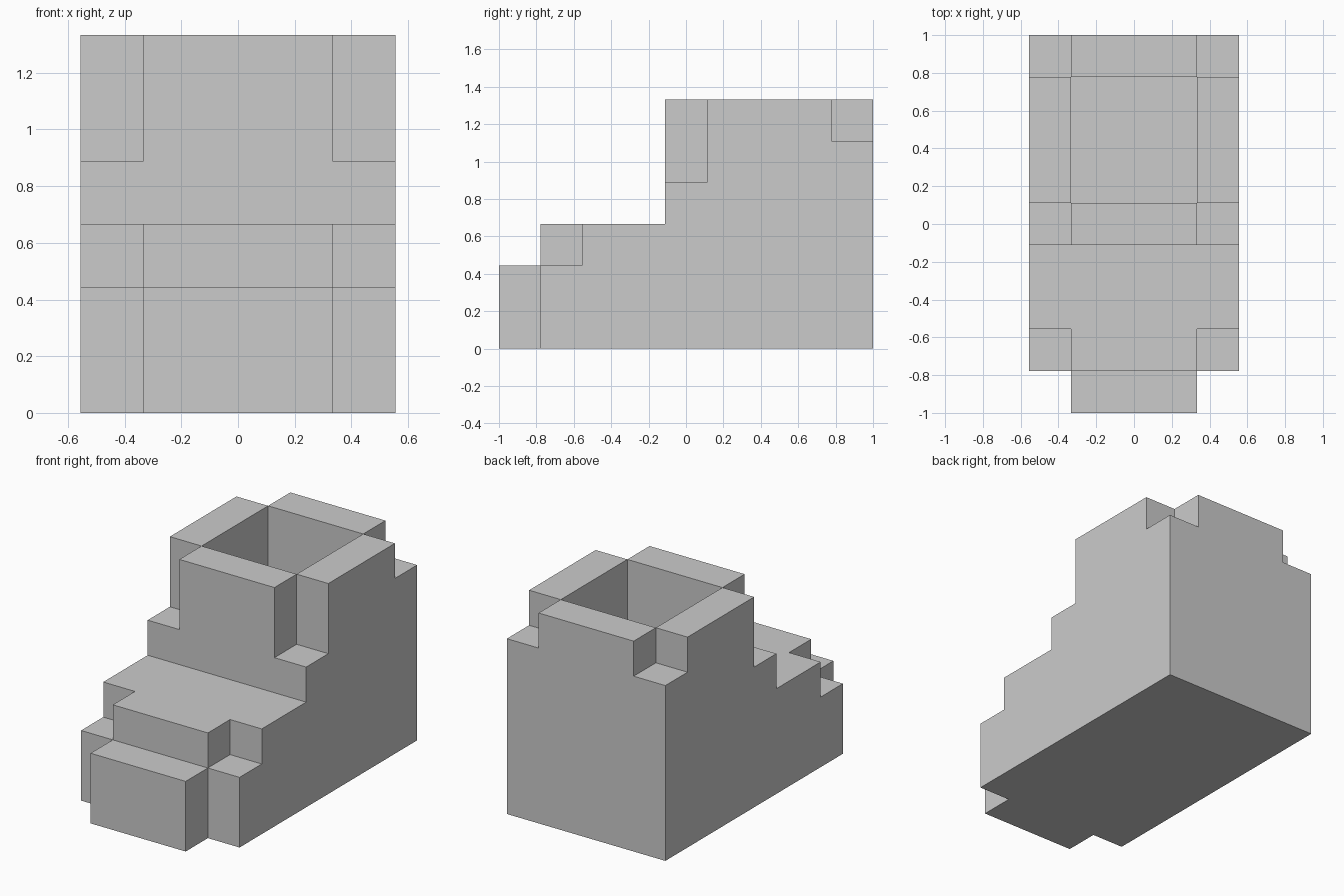
import bpy, bmesh, math
from itertools import product

if "Cube" in bpy.data.objects:
    bpy.data.objects.remove(bpy.data.objects["Cube"])

U = 2 / 9                      # block size: the model is 5 x 9 x 6 blocks
solid = set()


def cells(x0, x1, y0, y1, z0, z1):
    return set(product(range(x0, x1), range(y0, y1), range(z0, z1)))


def cells_mirrored(x0, x1, y0, y1, z0, z1):
    return cells(x0, x1, y0, y1, z0, z1) | cells(5 - x1, 5 - x0, y0, y1, z0, z1)


# Foot: stepped toe with notched corners
solid |= cells(0, 5, 1, 9, 0, 3)
solid |= cells(1, 4, 0, 1, 0, 2)
solid -= cells_mirrored(0, 1, 1, 2, 2, 3)

# Shaft: tall block with front corners cut two deep, rear corners one deep
solid |= cells(0, 5, 4, 9, 3, 6)
solid -= cells_mirrored(0, 1, 4, 5, 4, 6)
solid -= cells_mirrored(0, 1, 8, 9, 5, 6)

# Opening: one block of wall and sole left around it
solid -= cells(1, 4, 5, 8, 1, 6)


def build(name, z0, z1):
    """Skin the exposed block faces between two layers as one clean mesh."""
    bm = bmesh.new()
    for c in sorted(solid):
        if not z0 <= c[2] < z1:
            continue
        for axis, side in product(range(3), (0, 1)):
            n = list(c)
            n[axis] += 2 * side - 1
            if tuple(n) in solid:
                continue
            a, b = (axis + 1) % 3, (axis + 2) % 3
            corners = []
            for da, db in ((0, 0), (1, 0), (1, 1), (0, 1)):
                p = list(c)
                p[axis] += side
                p[a] += da
                p[b] += db
                corners.append(((p[0] - 2.5) * U, (p[1] - 4.5) * U, p[2] * U))
            if not side:
                corners.reverse()
            bm.faces.new([bm.verts.new(v) for v in corners])
    bmesh.ops.remove_doubles(bm, verts=bm.verts, dist=0.001)
    bmesh.ops.dissolve_limit(bm, angle_limit=math.radians(1),
                             verts=bm.verts, edges=bm.edges)
    mesh = bpy.data.meshes.new(name)
    bm.to_mesh(mesh)
    bm.free()
    obj = bpy.data.objects.new(name, mesh)
    bpy.context.collection.objects.link(obj)


build("boot_foot", 0, 3)
build("boot_shaft", 3, 6)
